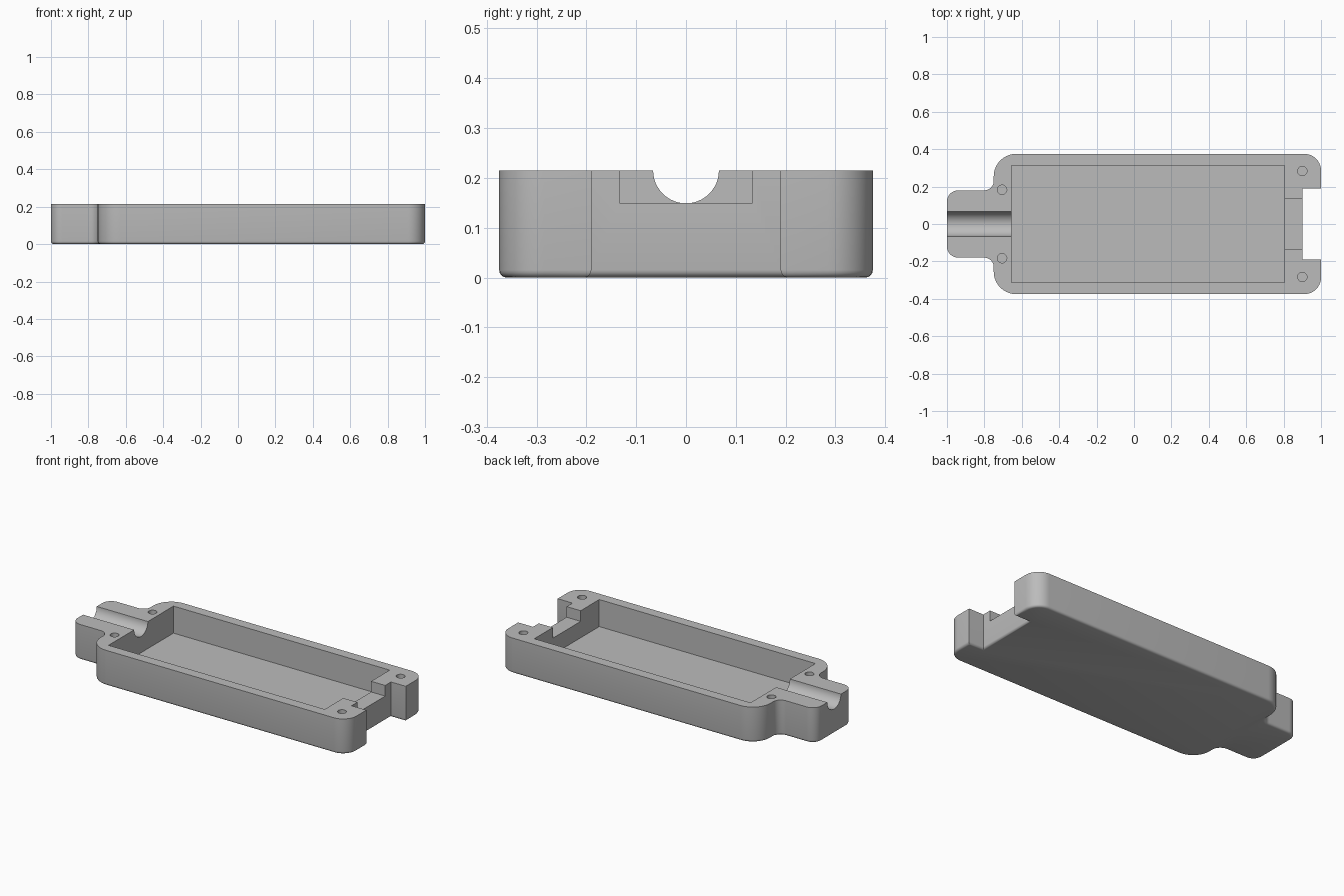
import bpy, bmesh, math

cube = bpy.data.objects.get("Cube")
if cube:
    bpy.data.objects.remove(cube, do_unlink=True)

HEIGHT = 0.215
FLOOR = 0.05

grey = bpy.data.materials.new("grey plastic")
grey.use_nodes = True
color = (0.5, 0.5, 0.5, 1)
grey.diffuse_color = color
grey.node_tree.nodes["Principled BSDF"].inputs["Base Color"].default_value = color


def link(name, bm):
    mesh = bpy.data.meshes.new(name)
    bmesh.ops.recalc_face_normals(bm, faces=bm.faces)
    bm.to_mesh(mesh)
    bm.free()
    mesh.materials.append(grey)
    obj = bpy.data.objects.new(name, mesh)
    bpy.context.collection.objects.link(obj)
    return obj


def arc(cx, cy, r, start, end, steps=10):
    angles = [math.radians(start + (end - start) * i / steps) for i in range(steps + 1)]
    return [(cx + r * math.cos(a), cy + r * math.sin(a)) for a in angles]


def box(name, x0, x1, half_y, z0, z1):
    bm = bmesh.new()
    bmesh.ops.create_cube(bm, size=1)
    for v in bm.verts:
        v.co = (x1 if v.co.x > 0 else x0, 2 * half_y * v.co.y, z1 if v.co.z > 0 else z0)
    return link(name, bm)


def cylinder(name, radius, depth, location, along_x=False, sides=32):
    bm = bmesh.new()
    bmesh.ops.create_cone(bm, cap_ends=True, segments=sides, radius1=radius,
                          radius2=radius, depth=depth)
    obj = link(name, bm)
    obj.location = location
    if along_x:
        obj.rotation_euler.y = math.pi / 2
    return obj


# Case outline: upper half from the end notch round to the cable neck, then mirrored
half = [(0.9, 0.19), (1, 0.19)]
half += arc(0.91, 0.285, 0.09, 0, 90)
half += arc(-0.63, 0.255, 0.12, 90, 180)
half += arc(-0.8, 0.23, 0.05, 0, -90)
half += arc(-0.94, 0.12, 0.06, 90, 180)
outline = half + [(x, -y) for x, y in reversed(half)]

# Solid case with a rounded bottom edge
bm = bmesh.new()
base = bm.faces.new([bm.verts.new((x, y, 0)) for x, y in outline])
result = bmesh.ops.extrude_face_region(bm, geom=[base])
for v in result["geom"]:
    if isinstance(v, bmesh.types.BMVert):
        v.co.z = HEIGHT
bottom = [e for e in bm.edges if all(v.co.z < 0.001 for v in e.verts)]
bmesh.ops.bevel(bm, geom=bottom, offset=0.015, offset_type='OFFSET',
                segments=4, profile=0.5, affect='EDGES')
case = link("case_bottom", bm)

# Cavity, connector slot, cable groove and screw holes
cutters = [
    box("cavity_cutter", -0.655, 0.805, 0.313, FLOOR, 0.4),
    box("slot_cutter", 0.75, 0.95, 0.134, 0.15, 0.4),
    cylinder("groove_cutter", 0.066, 0.5, (-0.85, 0, HEIGHT), True, 48),
]
for x, y in ((-0.705, 0.183), (0.9, 0.283)):
    for side in (-1, 1):
        cutters.append(cylinder("screw_hole_cutter", 0.025, 0.3,
                                (x, side * y, HEIGHT), sides=24))

for cutter in cutters:
    cutter.hide_render = True
    mod = case.modifiers.new(cutter.name, 'BOOLEAN')
    mod.operation = 'DIFFERENCE'
    mod.solver = 'EXACT'
    mod.object = cutter

# Bake the cuts and drop the cutters
bpy.context.view_layer.update()
depsgraph = bpy.context.evaluated_depsgraph_get()
finished = bpy.data.meshes.new_from_object(case.evaluated_get(depsgraph))
case.modifiers.clear()
case.data = finished
for cutter in cutters:
    bpy.data.objects.remove(cutter, do_unlink=True)

for obj in bpy.context.selected_objects:
    obj.select_set(False)
case.select_set(True)
bpy.context.view_layer.objects.active = case
bpy.ops.object.shade_smooth_by_angle(angle=math.radians(30))
